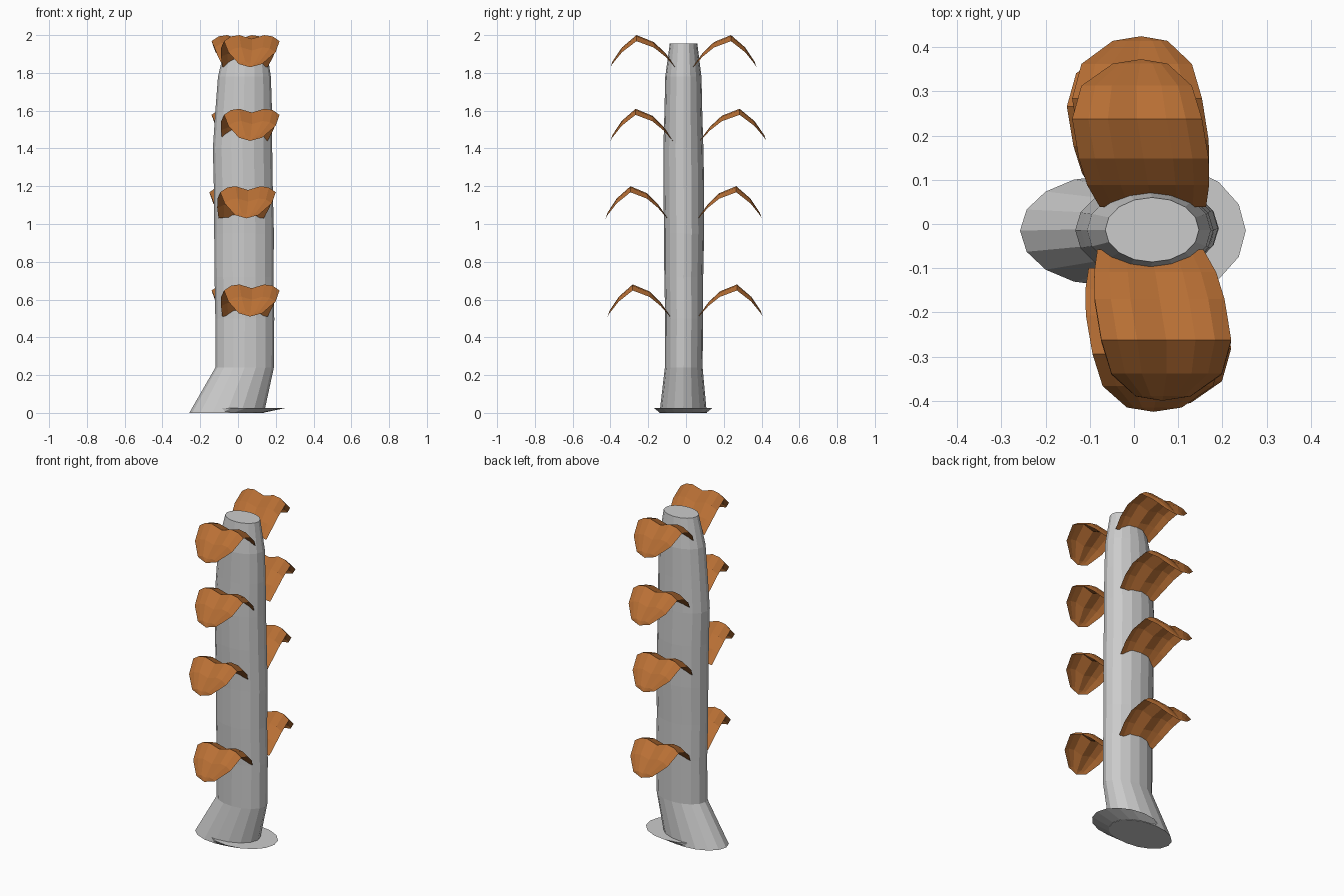
import bpy, math

if "Cube" in bpy.data.objects:
    bpy.data.objects.remove(bpy.data.objects["Cube"])

def add_mesh(name, verts, faces, mat=None):
    me = bpy.data.meshes.new(name)
    me.from_pydata(verts, [], faces)
    me.update()
    ob = bpy.data.objects.new(name, me)
    bpy.context.collection.objects.link(ob)
    if mat:
        me.materials.append(mat)
    return ob

def tube(name, rings, sides=16):
    """Loft of ellipses given as (cx, cy, rx, ry, z), capped at both ends."""
    verts, faces = [], []
    for cx, cy, rx, ry, z in rings:
        for i in range(sides):
            a = 2 * math.pi * i / sides
            verts.append((cx + rx * math.cos(a), cy + ry * math.sin(a), z))
    for r in range(len(rings) - 1):
        for i in range(sides):
            j = (i + 1) % sides
            b, t = r * sides, (r + 1) * sides
            faces.append((b + i, b + j, t + j, t + i))
    faces.append(tuple(reversed(range(sides))))
    faces.append(tuple(range((len(rings) - 1) * sides, len(rings) * sides)))
    return add_mesh(name, verts, faces)

# Slanted foot and slightly wavy oval trunk
tube("trunk", [
    (-0.06, -0.015, 0.198, 0.125, 0.0),
    (0.035, -0.012, 0.155, 0.100, 0.24),
    (0.036, -0.010, 0.156, 0.100, 0.50),
    (0.032, -0.012, 0.156, 0.103, 0.72),
    (0.032, -0.010, 0.158, 0.106, 0.95),
    (0.028, -0.012, 0.156, 0.108, 1.20),
    (0.024, -0.014, 0.157, 0.106, 1.40),
    (0.030, -0.014, 0.150, 0.100, 1.60),
    (0.034, -0.014, 0.140, 0.096, 1.78),
    (0.041, -0.013, 0.106, 0.073, 1.955),
])

# Flared flange around the foot
tube("base_flange", [
    (-0.02, -0.015, 0.16, 0.125, 0.002),
    (0.045, -0.015, 0.208, 0.155, 0.026),
])

leaf_mat = bpy.data.materials.new("orange_leaf")
leaf_mat.diffuse_color = (0.48, 0.16, 0.035, 1)
leaf_mat.use_nodes = True
leaf_mat.node_tree.nodes["Principled BSDF"].inputs["Base Color"].default_value = leaf_mat.diffuse_color

# Leaf rows: distance from base, height, half width, sideways centre
ROWS = [(0.0, 0.0, 0.120, 0.037), (0.05, 0.070, 0.138, 0.048),
        (0.11, 0.128, 0.147, 0.058), (0.20, 0.165, 0.147, 0.073),
        (0.275, 0.100, 0.125, 0.074), (0.325, 0.025, 0.062, 0.066)]
# Leaf columns: fraction across, height offset (creased midrib, drooping sides)
COLS = [(-1, -0.032), (-0.75, -0.007), (-0.45, 0), (0, -0.02),
        (0.45, 0), (0.75, -0.007), (1, -0.032)]

def leaf(name, side, x_off, y_base, z_base, length):
    """side -1 is the front; the back leaf is the same shape turned by 180 degrees."""
    verts, faces, n = [], [], len(COLS)
    for k, (d, h, hw, cx) in enumerate(ROWS):
        fold = (0.15, 0.6, 0.9, 1, 0.8, 0.4)[k]
        for u, dz in COLS:
            x = cx + u * hw
            x = x if side < 0 else 0.08 - x
            verts.append((x + x_off, side * (y_base + d * length / 0.335),
                          z_base + h + dz * fold))
    for r in range(len(ROWS) - 1):
        for c in range(n - 1):
            a = r * n + c
            faces.append((a, a + 1, a + n + 1, a + n))
    # pointed tip closing the last row
    tx = 0.064 if side < 0 else 0.016
    verts.append((tx + x_off, side * (y_base + length), z_base - 0.005))
    last = (len(ROWS) - 1) * n
    faces += [(last + c, last + c + 1, len(verts) - 1) for c in range(n - 1)]
    add_mesh(name, verts, faces, leaf_mat)

# Four pairs: z of base, then (x offset, base y, length) for front and back
PAIRS = [
    (0.515, (0.0, 0.085, 0.33), (0.0, 0.068, 0.338)),
    (1.035, (-0.02, 0.100, 0.325), (-0.012, 0.066, 0.335)),
    (1.445, (0.0, 0.070, 0.33), (0.0, 0.075, 0.35)),
    (1.835, (0.0, 0.058, 0.342), (0.0, 0.038, 0.335)),
]
for i, (z, front, back) in enumerate(PAIRS, 1):
    for label, side, (xo, yb, ln) in (("front", -1, front), ("back", 1, back)):
        leaf(f"{label}_leaf_{i}", side, xo, yb, z, ln)
